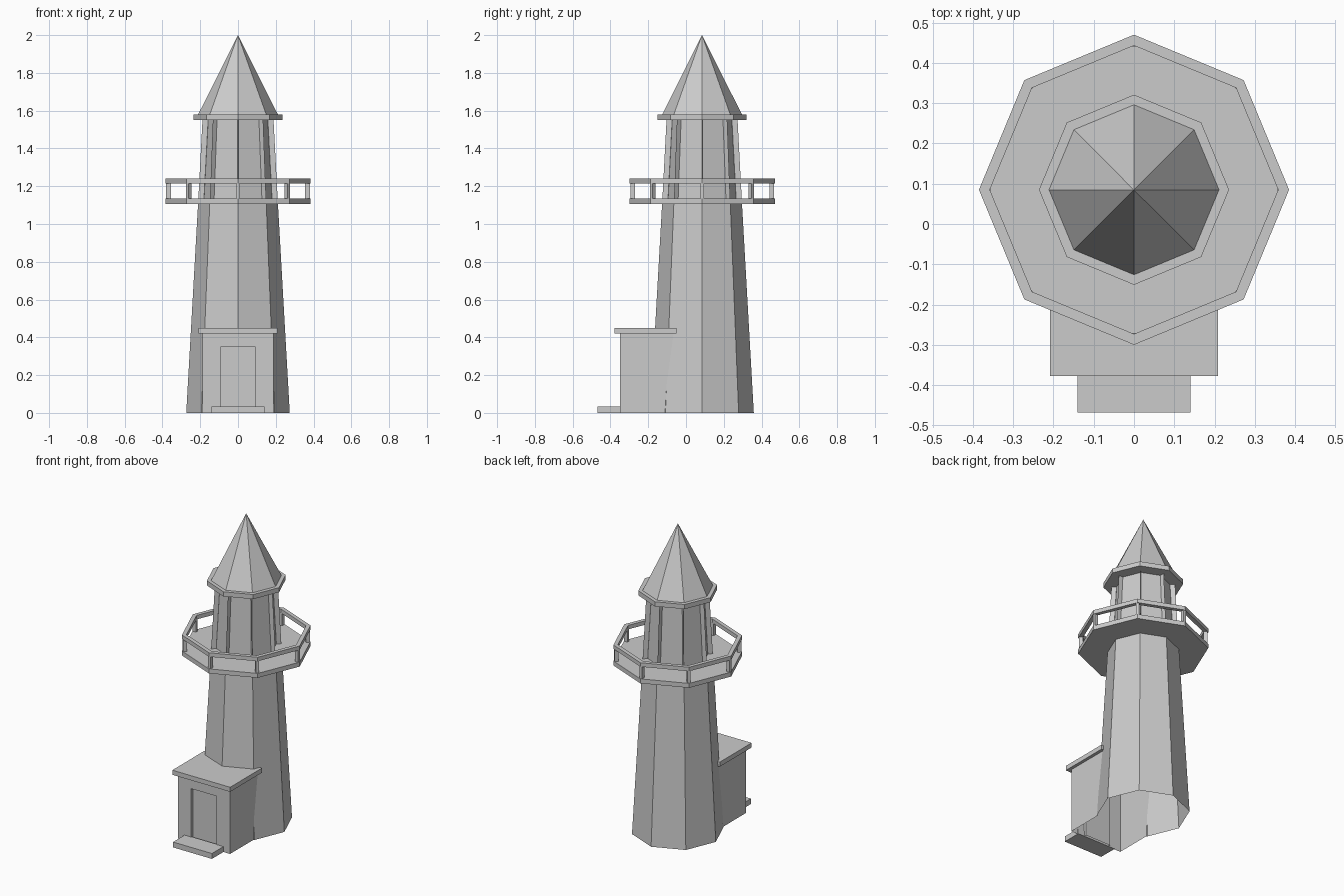
import bpy, bmesh
from math import cos, sin, pi
from mathutils import Matrix, Vector

if "Cube" in bpy.data.objects:
    bpy.data.objects.remove(bpy.data.objects["Cube"])

SIDES = 8
CENTRE = Vector((0, 0.085, 0))

stone = bpy.data.materials.new("stone_grey")
stone.use_nodes = True
GREY = (0.6, 0.6, 0.6, 1)
stone.diffuse_color = GREY
stone.node_tree.nodes["Principled BSDF"].inputs["Base Color"].default_value = GREY


def finish(name, bm):
    bmesh.ops.recalc_face_normals(bm, faces=bm.faces)
    mesh = bpy.data.meshes.new(name)
    bm.to_mesh(mesh)
    bm.free()
    mesh.materials.append(stone)
    obj = bpy.data.objects.new(name, mesh)
    bpy.context.scene.collection.objects.link(obj)
    return obj


def lathe(bm, profile, closed=False):
    """Eight-sided loft through (radius, height) pairs, capped or joined in a loop."""
    rings = []
    for r, z in profile:
        rings.append([bm.verts.new(CENTRE + Vector((r * cos(2 * pi * i / SIDES),
                                                    r * sin(2 * pi * i / SIDES), z)))
                      for i in range(SIDES)])
    pairs = list(zip(rings, rings[1:]))
    if closed:
        pairs.append((rings[-1], rings[0]))
    else:
        bm.faces.new(rings[0])
        bm.faces.new(rings[-1])
    bands = []
    for a, b in pairs:
        bands.append([bm.faces.new((a[i], a[(i + 1) % SIDES], b[(i + 1) % SIDES], b[i]))
                      for i in range(SIDES)])
    return bands


def octagon(name, profile, closed=False):
    bm = bmesh.new()
    lathe(bm, profile, closed)
    return finish(name, bm)


def box(name, lo, hi):
    lo, hi = Vector(lo), Vector(hi)
    bm = bmesh.new()
    bmesh.ops.create_cube(bm, size=1, matrix=Matrix.Translation((lo + hi) / 2)
                          @ Matrix.Diagonal((*(hi - lo), 1)))
    return finish(name, bm)


def combine(target, other, operation):
    """Apply a boolean and discard the helper."""
    mod = target.modifiers.new("combine", "BOOLEAN")
    mod.operation, mod.object, mod.solver = operation, other, "EXACT"
    bpy.context.view_layer.update()
    graph = bpy.context.evaluated_depsgraph_get()
    mesh = bpy.data.meshes.new_from_object(target.evaluated_get(graph))
    target.modifiers.clear()
    target.data = mesh
    bpy.data.objects.remove(other)


# Tapered tower with recessed lantern windows between slim corner posts
bm = bmesh.new()
shaft, lantern = lathe(bm, [(0.274, 0), (0.211, 1.115), (0.187, 1.57)])
bmesh.ops.recalc_face_normals(bm, faces=bm.faces)
bmesh.ops.inset_individual(bm, faces=lantern, thickness=0.014, depth=-0.028)
tower = finish("tower", bm)

# Entrance annex joined to the tower, with a recessed doorway
combine(tower, box("annex", (-0.188, -0.35, 0), (0.188, 0.02, 0.435)), "UNION")
combine(tower, box("door_cutter", (-0.092, -0.5, -0.1), (0.092, -0.33, 0.35)), "DIFFERENCE")

# Open underside
bm = bmesh.new()
bm.from_mesh(tower.data)
floor = [f for f in bm.faces if f.calc_center_median().z < 0.001]
bmesh.ops.delete(bm, geom=floor, context="FACES")
bm.to_mesh(tower.data)
bm.free()

box("annex_roof", (-0.208, -0.378, 0.42), (0.208, -0.05, 0.45))
box("door_step", (-0.14, -0.468, 0), (0.14, -0.345, 0.035))

# Gallery floor, handrail and corner posts
octagon("gallery_floor", [(0.385, 1.106), (0.385, 1.135)])
octagon("gallery_rail", [(0.385, 1.214), (0.385, 1.24), (0.358, 1.24), (0.358, 1.214)], closed=True)
bm = bmesh.new()
for i in range(SIDES):
    bmesh.ops.create_cube(bm, size=1, matrix=Matrix.Translation(CENTRE)
                          @ Matrix.Rotation(2 * pi * i / SIDES, 4, "Z")
                          @ Matrix.Translation((0.368, 0, 1.175))
                          @ Matrix.Diagonal((0.024, 0.018, 0.09, 1)))
finish("gallery_posts", bm)

# Eaves and pointed roof
octagon("eaves", [(0.236, 1.55), (0.236, 1.58)])
bm = bmesh.new()
lathe(bm, [(0.211, 1.58), (0.0005, 2.0)])
bmesh.ops.remove_doubles(bm, verts=bm.verts, dist=0.002)
finish("spire", bm)
